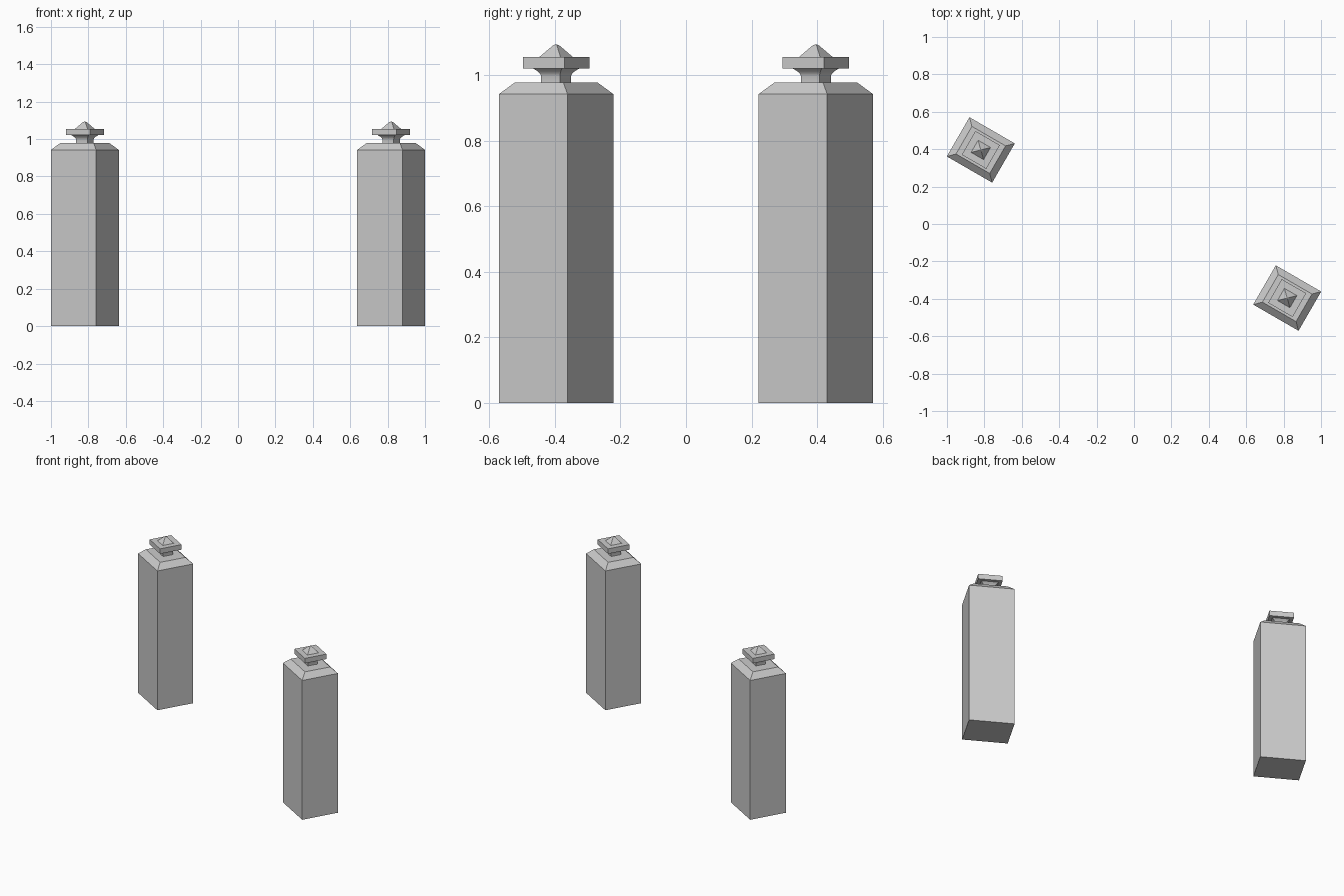
import bpy, bmesh
from math import radians

if "Cube" in bpy.data.objects:
    bpy.data.objects.remove(bpy.data.objects["Cube"])


def stack(name, rings, pos, smooth=False):
    """Loft rectangular rings (z, width, depth) into a closed solid."""
    bm = bmesh.new()
    loops = [[bm.verts.new((sx * w / 2, sy * d / 2, z))
              for sx, sy in ((-1, -1), (1, -1), (1, 1), (-1, 1))]
             for z, w, d in rings]
    for a, b in zip(loops, loops[1:]):
        for i in range(4):
            j = (i + 1) % 4
            bm.faces.new((a[i], a[j], b[j], b[i]))
    bm.faces.new(loops[0][::-1])
    bm.faces.new(loops[-1])
    me = bpy.data.meshes.new(name)
    bm.to_mesh(me)
    bm.free()
    ob = bpy.data.objects.new(name, me)
    bpy.context.collection.objects.link(ob)
    ob.location = pos
    ob.rotation_euler.z = radians(-30)
    if smooth:
        bpy.ops.object.select_all(action='DESELECT')
        ob.select_set(True)
        bpy.context.view_layer.objects.active = ob
        bpy.ops.object.shade_smooth_by_angle(angle=radians(40))
    return ob


for side, s in (("left", -1), ("right", 1)):
    pos = (0.819 * s, -0.396 * s, 0)
    # main post with chamfered top
    stack(side + "_post", [(0, .28, .242), (.942, .28, .242),
                           (.978, .208, .17)], pos)
    # flared neck below the cap
    stack(side + "_neck", [(.978, .069, .066), (.998, .069, .066),
                           (1.004, .073, .070), (1.012, .085, .082),
                           (1.021, .107, .103)], pos, True)
    # square cap plate
    stack(side + "_cap", [(1.021, .151, .146), (1.055, .151, .146)], pos)
    # small pyramid point, tip slightly blunted
    stack(side + "_point", [(1.055, .077, .075), (1.090, .016, .015),
                            (1.094, .003, .003)], pos)
